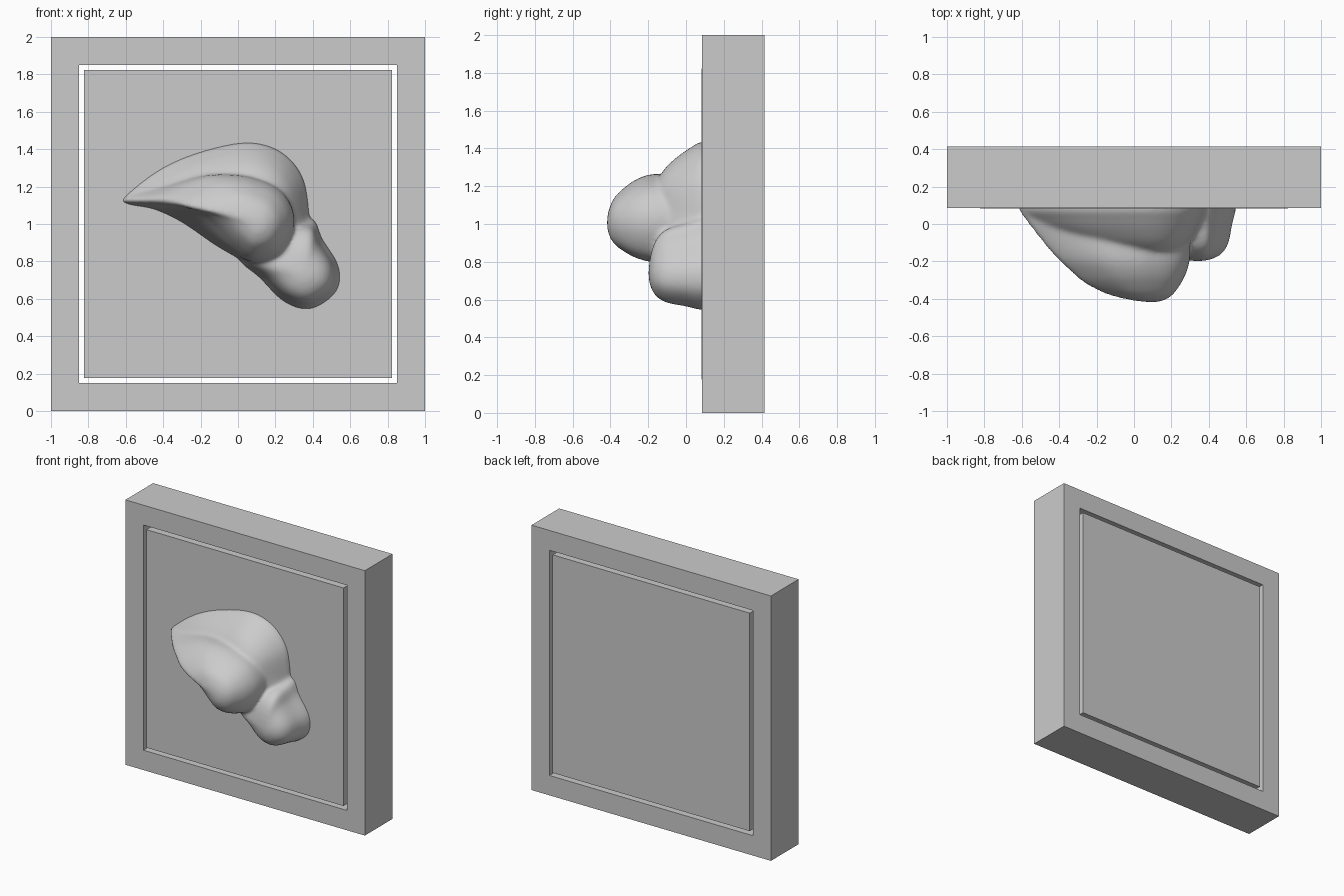
import bpy, bmesh
from mathutils import Vector

if "Cube" in bpy.data.objects:
    bpy.data.objects.remove(bpy.data.objects["Cube"])

FRONT, BACK = 0.085, 0.415


def add_object(name, bm):
    bmesh.ops.recalc_face_normals(bm, faces=bm.faces)
    mesh = bpy.data.meshes.new(name)
    bm.to_mesh(mesh)
    bm.free()
    obj = bpy.data.objects.new(name, mesh)
    bpy.context.collection.objects.link(obj)
    return obj


def square(bm, half, y):
    return [bm.verts.new((sx * half, y, 1 + sz * half))
            for sx, sz in ((-1, -1), (1, -1), (1, 1), (-1, 1))]


def bridge(bm, a, b):
    n = len(a)
    for i in range(n):
        bm.faces.new((a[i], a[(i + 1) % n], b[(i + 1) % n], b[i]))


def spline(points, steps, closed):
    """Catmull-Rom resampling of tuples of any length."""
    p = [Vector(q) for q in points]
    n = len(p)
    get = (lambda i: p[i % n]) if closed else (lambda i: p[max(0, min(n - 1, i))])
    out = []
    for i in range(n if closed else n - 1):
        a, b, c, d = (get(i + k) for k in (-1, 0, 1, 2))
        for s in range(steps):
            t = s / steps
            out.append(0.5 * (2 * b + (c - a) * t + (2 * a - 5 * b + 4 * c - d) * t * t
                              + (3 * b - a - 3 * c + d) * t ** 3))
    if not closed:
        out.append(p[-1])
    return out


def lobe(bm, outline, peak, layers):
    """Stack of outlines shrinking toward a peak: (y, scale left, scale elsewhere)."""
    ring = spline(outline, 5, True)
    px, pz = peak
    previous = None
    for y, left, rest in spline(layers, 3, False):
        row = [bm.verts.new((px + (x - px) * (left if x < px else rest), y,
                             pz + (z - pz) * rest)) for x, z in ring]
        if previous:
            bridge(bm, previous, row)
        else:
            bm.faces.new(row)
        previous = row
    bm.faces.new(previous)


# Square frame
bm = bmesh.new()
loops = [square(bm, h, y) for h, y in
         ((1, FRONT), (1, BACK), (0.85, BACK), (0.85, FRONT))]
for i in range(4):
    bridge(bm, loops[i], loops[(i + 1) % 4])
add_object("frame", bm)

# Panel separated from the frame by a narrow gap
bm = bmesh.new()
a, b = square(bm, 0.823, FRONT - 0.002), square(bm, 0.823, BACK)
bridge(bm, a, b)
bm.faces.new(a)
bm.faces.new(b)
add_object("panel", bm)

# Rounded relief: rear crest, projecting lobe and lower lobe
bm = bmesh.new()
lobe(bm, [(-0.61, 1.14), (-0.42, 1.29), (-0.2, 1.385), (0.05, 1.435), (0.23, 1.385),
          (0.345, 1.25), (0.38, 1.05), (0.38, 0.9), (0.2, 0.8), (0.0, 0.83),
          (-0.15, 0.91), (-0.3, 1.01), (-0.45, 1.08), (-0.58, 1.105)],
     (0.13, 1.1),
     [(0.16, 1, 1), (0.08, 1, 1), (0.03, 0.93, 0.92), (-0.03, 0.82, 0.8),
      (-0.1, 0.62, 0.62), (-0.15, 0.4, 0.4), (-0.17, 0.15, 0.15)])
lobe(bm, [(-0.61, 1.14), (-0.4, 1.22), (-0.2, 1.262), (0.05, 1.25), (0.21, 1.19),
          (0.29, 1.08), (0.29, 0.95), (0.21, 0.83), (0.06, 0.80), (-0.1, 0.875),
          (-0.3, 1.01), (-0.45, 1.08), (-0.58, 1.105)],
     (0.1, 1.0),
     [(0.16, 1, 1), (0.08, 1, 1), (-0.05, 0.87, 1), (-0.18, 0.72, 1),
      (-0.26, 0.6, 0.9), (-0.32, 0.5, 0.75), (-0.38, 0.33, 0.53),
      (-0.41, 0.15, 0.27), (-0.418, 0.05, 0.08)])
lobe(bm, [(0.0, 0.84), (0.2, 1.0), (0.39, 1.03), (0.45, 0.92), (0.535, 0.78),
          (0.535, 0.66), (0.46, 0.58), (0.36, 0.545), (0.24, 0.59), (0.12, 0.71)],
     (0.35, 0.73),
     [(0.16, 1, 1), (0.08, 1, 1), (0, 0.9, 0.9), (-0.1, 0.8, 0.8),
      (-0.155, 0.63, 0.63), (-0.185, 0.38, 0.38), (-0.198, 0.1, 0.1)])
relief = add_object("relief", bm)
remesh = relief.modifiers.new("merge", "REMESH")
remesh.mode = "VOXEL"
remesh.voxel_size = 0.012
remesh.use_smooth_shade = True
soften = relief.modifiers.new("soften", "SMOOTH")
soften.factor = 0.5
soften.iterations = 14
